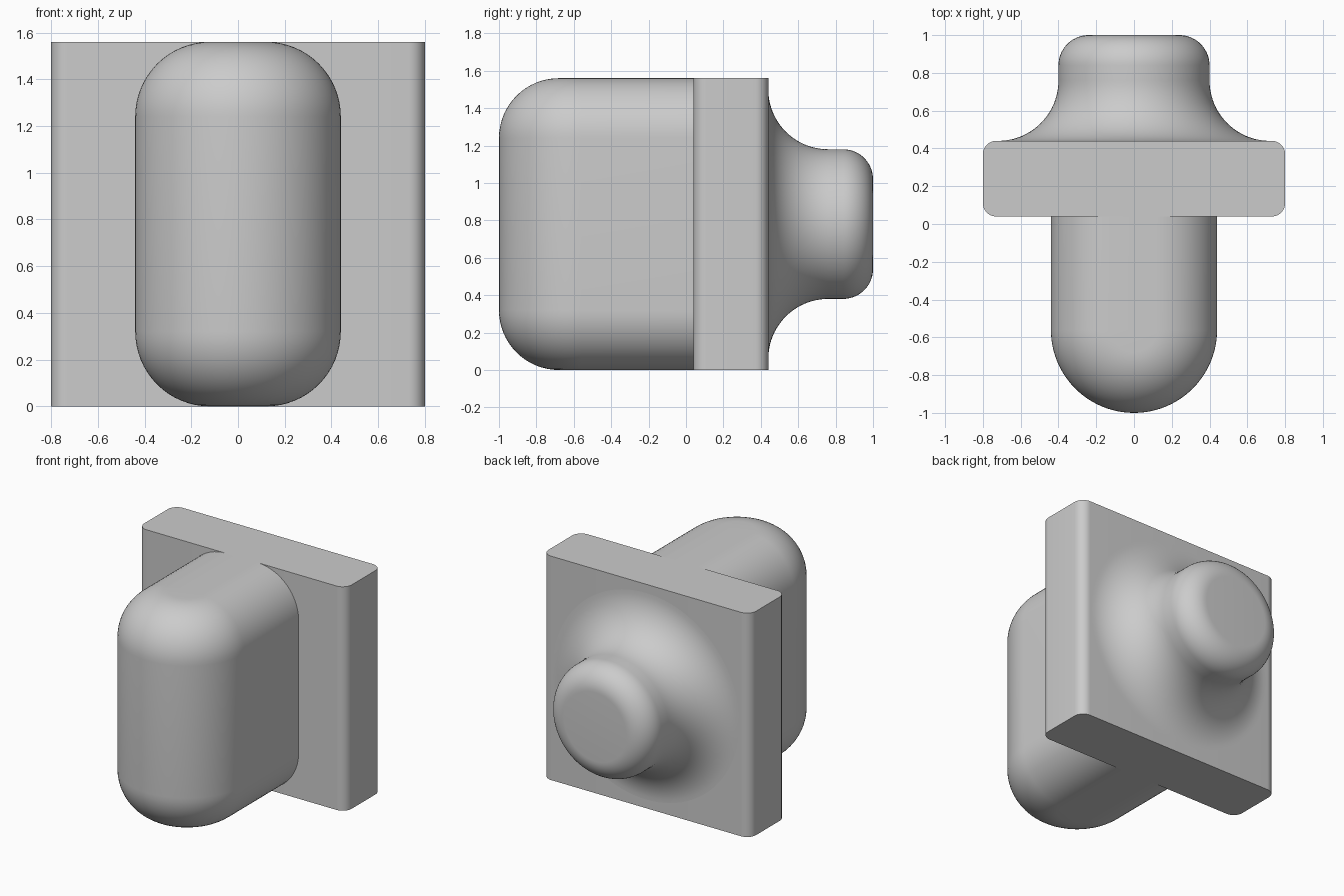
import bpy, bmesh
from math import pi, sin, cos, radians

cube = bpy.data.objects.get("Cube")
if cube:
    bpy.data.objects.remove(cube, do_unlink=True)

HEIGHT = 1.56
PLATE_FRONT, PLATE_BACK = 0.04, 0.44

grey = bpy.data.materials.new("plain_grey")
grey.use_nodes = True
colour = (0.6, 0.6, 0.6, 1)
grey.diffuse_color = colour
grey.node_tree.nodes["Principled BSDF"].inputs["Base Color"].default_value = colour


def arc(cx, cy, r, start, end, steps):
    """Points on an arc, angles in degrees."""
    angles = [radians(start + (end - start) * i / steps) for i in range(steps + 1)]
    return [(cx + r * cos(a), cy + r * sin(a)) for a in angles]


def loft(name, rings, cap_start=True, cap_end=True):
    """Skin a stack of closed rings into a smooth object."""
    bm = bmesh.new()
    loops = [[bm.verts.new(p) for p in ring] for ring in rings]
    n = len(loops[0])
    for a, b in zip(loops, loops[1:]):
        for i in range(n):
            j = (i + 1) % n
            bm.faces.new((a[i], a[j], b[j], b[i]))
    if cap_start:
        bm.faces.new(loops[0])
    if cap_end:
        bm.faces.new(loops[-1])
    bmesh.ops.recalc_face_normals(bm, faces=bm.faces[:])
    mesh = bpy.data.meshes.new(name)
    bm.to_mesh(mesh)
    bm.free()
    mesh.materials.append(grey)
    obj = bpy.data.objects.new(name, mesh)
    bpy.context.collection.objects.link(obj)
    bpy.ops.object.select_all(action="DESELECT")
    bpy.context.view_layer.objects.active = obj
    obj.select_set(True)
    bpy.ops.object.shade_smooth_by_angle(angle=radians(35))
    return obj


# Mounting plate: slab with rounded upright edges
def plate_outline(z, r=0.07, half=0.8):
    x, lo, hi = half - r, PLATE_FRONT + r, PLATE_BACK - r
    corners = [(x, hi, 0), (-x, hi, 90), (-x, lo, 180), (x, lo, 270)]
    return [(px, py, z) for cx, cy, a in corners
            for px, py in arc(cx, cy, r, a, a + 90, 10)]


loft("mounting_plate", [plate_outline(0), plate_outline(HEIGHT)])


# Front body: U-shaped outline with rounded top and bottom rims
FILLET, WIDTH = 0.32, 0.44


def body_outline(r, z):
    bow = arc(0, WIDTH - 1, r, 180, 360, 48)
    return [(x, y, z) for x, y in [(-r, PLATE_FRONT)] + bow + [(r, PLATE_FRONT)]]


inner = WIDTH - FILLET
rim = (arc(inner, FILLET, FILLET, -90, 0, 16)
       + arc(inner, HEIGHT - FILLET, FILLET, 0, 90, 16))
loft("front_body", [body_outline(r, z) for r, z in rim])


# Back knob: turned profile flaring into the plate
profile = (arc(0.72, 0.76, 0.32, 270, 180, 20)
           + arc(0.24, 0.84, 0.16, 0, 90, 14))
SIDES = 96
rings = [[(r * cos(2 * pi * i / SIDES), y, HEIGHT / 2 + r * sin(2 * pi * i / SIDES))
          for i in range(SIDES)] for r, y in profile]
loft("back_knob", rings, cap_start=False)
